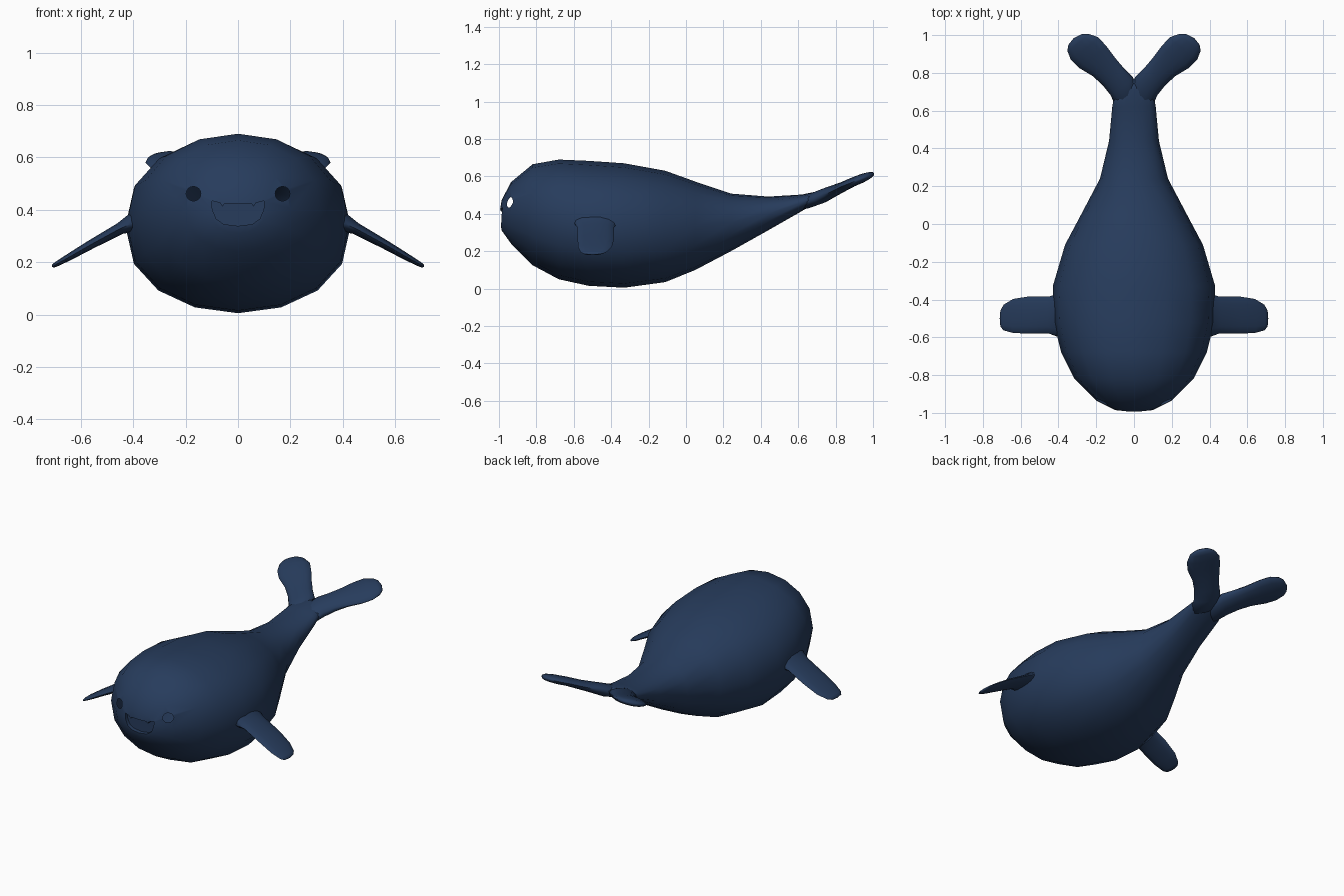
import bpy, bmesh, math
from mathutils import Vector

if "Cube" in bpy.data.objects:
    bpy.data.objects.remove(bpy.data.objects["Cube"])

navy = bpy.data.materials.new("navy_skin")
navy.diffuse_color = (0.02, 0.045, 0.108, 1)
hole_mark = bpy.data.materials.new("hole_marker")
hole_mark.diffuse_color = navy.diffuse_color


def finish(name, bm, mat=navy):
    bmesh.ops.recalc_face_normals(bm, faces=bm.faces[:])
    me = bpy.data.meshes.new(name)
    bm.to_mesh(me)
    bm.free()
    me.materials.append(mat)
    ob = bpy.data.objects.new(name, me)
    bpy.context.collection.objects.link(ob)
    return ob


def smooth(ob):
    bpy.ops.object.select_all(action='DESELECT')
    ob.select_set(True)
    bpy.context.view_layer.objects.active = ob
    bpy.ops.object.shade_smooth_by_angle(angle=math.radians(60))


def loft(name, start, stations, end, sides=16, power=1.0):
    """Skin of oval rings (centre, half axis u, half axis v) closed by two poles."""
    bm = bmesh.new()
    rings = []
    for c, u, v in stations:
        ring = []
        for i in range(sides):
            a = 2 * math.pi * i / sides
            s = math.sin(a)
            s = math.copysign(abs(s) ** power, s)
            ring.append(bm.verts.new(Vector(c) + Vector(u) * math.cos(a) + Vector(v) * s))
        rings.append(ring)
    for i in range(sides):
        j = (i + 1) % sides
        for a, b in zip(rings, rings[1:]):
            bm.faces.new((a[i], a[j], b[j], b[i]))
    for pole, ring in ((start, rings[0]), (end, rings[-1])):
        p = bm.verts.new(pole)
        for i in range(sides):
            bm.faces.new((p, ring[i], ring[(i + 1) % sides]))
    return finish(name, bm)


def prism(name, outline, y0, y1, mat):
    """Front outline (x, z) extruded along y, used as a cutter."""
    bm = bmesh.new()
    f = bm.faces.new([bm.verts.new((x, y0, z)) for x, z in outline])
    ext = bmesh.ops.extrude_face_region(bm, geom=[f])["geom"]
    bmesh.ops.translate(bm, verts=[g for g in ext if isinstance(g, bmesh.types.BMVert)],
                        vec=(0, y1 - y0, 0))
    ob = finish(name, bm, mat)
    ob.hide_render = True
    return ob


# Body: y, half width, bottom, top
profile = [(-0.985, 0.10, 0.31, 0.475), (-0.935, 0.20, 0.24, 0.57),
           (-0.82, 0.315, 0.125, 0.665), (-0.68, 0.385, 0.05, 0.69),
           (-0.52, 0.425, 0.015, 0.683), (-0.33, 0.43, 0.005, 0.67),
           (-0.11, 0.365, 0.035, 0.63), (0.05, 0.28, 0.10, 0.572),
           (0.24, 0.18, 0.20, 0.508), (0.44, 0.132, 0.312, 0.492),
           (0.62, 0.115, 0.415, 0.503), (0.71, 0.10, 0.468, 0.522)]
body = loft("body", (0, -1.0, 0.39),
            [((0, y, (b + t) / 2), (w, 0, 0), (0, 0, (t - b) / 2)) for y, w, b, t in profile],
            (0, 0.77, 0.515), power=0.87)
body.data.materials.append(hole_mark)

# Mouth recess with two small teeth, and open eye holes
half = [(0.0, 0.424), (0.05, 0.424), (0.06, 0.413), (0.068, 0.426), (0.10, 0.434),
        (0.098, 0.40), (0.083, 0.365), (0.055, 0.345), (0.0, 0.338)]
mouth = half + [(-x, z) for x, z in reversed(half[1:-1])]
cutters = [prism("mouth_cutter", mouth, -1.1, -0.965, navy)]
for side in (-1, 1):
    circle = [(side * 0.17 + 0.028 * math.cos(math.pi * i / 8),
               0.461 + 0.028 * math.sin(math.pi * i / 8)) for i in range(16)]
    cutters.append(prism("eye_cutter", circle, -1.1, -0.85, hole_mark))
for c in cutters:
    m = body.modifiers.new("cut", 'BOOLEAN')
    m.operation = 'DIFFERENCE'
    m.solver = 'EXACT'
    m.material_mode = 'TRANSFER'
    m.object = c
dg = bpy.context.evaluated_depsgraph_get()
cut = bpy.data.meshes.new_from_object(body.evaluated_get(dg))
body.modifiers.clear()
body.data = cut
for c in cutters:
    bpy.data.objects.remove(c)

# Open the eye holes by dropping the pocket faces
marked = [i for i, m in enumerate(cut.materials) if m and m.name == "hole_marker"]
bm = bmesh.new()
bm.from_mesh(cut)
bmesh.ops.delete(bm, geom=[f for f in bm.faces if f.material_index in marked], context='FACES')
for f in bm.faces:
    f.material_index = 0
bm.to_mesh(cut)
bm.free()
cut.materials.clear()
cut.materials.append(navy)
bpy.data.materials.remove(hole_mark)
smooth(body)

# Tail flukes: x, y, z, half width, half thickness
fluke = [(0.035, 0.65, 0.465, 0.07, 0.034), (0.065, 0.73, 0.495, 0.076, 0.036),
         (0.11, 0.78, 0.518, 0.072, 0.031), (0.16, 0.832, 0.541, 0.077, 0.026),
         (0.22, 0.885, 0.567, 0.093, 0.024), (0.262, 0.93, 0.585, 0.094, 0.023),
         (0.297, 0.962, 0.598, 0.072, 0.019), (0.312, 0.977, 0.603, 0.045, 0.013)]
# Side fins: x, z, y centre, half width, half thickness
fin = [(0.34, 0.375, -0.485, 0.14, 0.06), (0.41, 0.345, -0.483, 0.112, 0.035),
       (0.45, 0.328, -0.482, 0.098, 0.023), (0.56, 0.268, -0.482, 0.098, 0.018),
       (0.64, 0.222, -0.487, 0.09, 0.014), (0.69, 0.194, -0.495, 0.068, 0.010),
       (0.706, 0.185, -0.50, 0.045, 0.007)]
for side, label in ((-1, "left"), (1, "right")):
    smooth(loft("tail_fluke_" + label, (side * 0.02, 0.6, 0.455),
                [((side * x, y, z), (side * 0.78 * w, -0.62 * w, -0.25 * w), (0, -0.3 * t, t))
                 for x, y, z, w, t in fluke], (side * 0.32, 0.983, 0.605), sides=14))
    smooth(loft("side_fin_" + label, (side * 0.3, -0.485, 0.39),
                [((side * x, y, z), (0, w, 0), (side * 0.5 * t, 0, 0.87 * t))
                 for x, z, y, w, t in fin], (side * 0.711, -0.50, 0.182), sides=14))

for m in bpy.data.materials:
    if m.users and not m.is_grease_pencil:
        m.use_nodes = True
        m.node_tree.nodes["Principled BSDF"].inputs["Base Color"].default_value = m.diffuse_color
